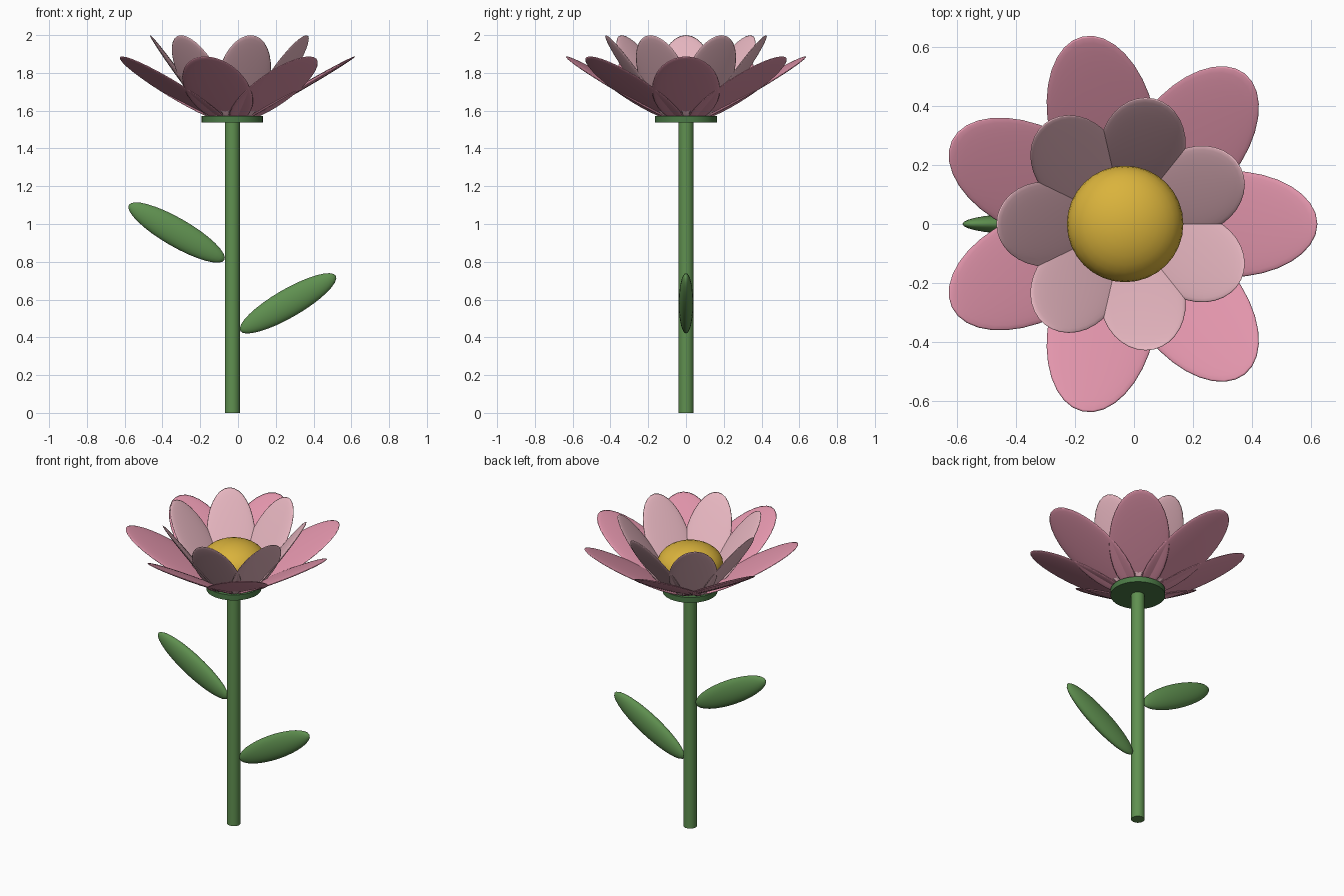
import bpy, math
from mathutils import Matrix, Vector

if "Cube" in bpy.data.objects:
    bpy.data.objects.remove(bpy.data.objects["Cube"])

CX = -0.03  # stem axis


def material(name, rgb):
    m = bpy.data.materials.new(name)
    m.diffuse_color = (*rgb, 1)
    m.use_nodes = True
    m.node_tree.nodes["Principled BSDF"].inputs["Base Color"].default_value = m.diffuse_color
    return m


GREEN = material("leaf_green", (0.115, 0.28, 0.08))
DARK_GREEN = material("dark_green", (0.07, 0.19, 0.06))
PINK = material("pink", (0.76, 0.30, 0.41))
PALE_PINK = material("pale_pink", (0.80, 0.47, 0.53))
YELLOW = material("yellow", (0.70, 0.45, 0.045))


def finish(name, mat):
    ob = bpy.context.object
    ob.name = name
    ob.data.materials.append(mat)
    bpy.ops.object.shade_smooth_by_angle(angle=math.radians(40))
    return ob


def cylinder(name, radius, z0, z1, mat):
    bpy.ops.mesh.primitive_cylinder_add(vertices=32, radius=radius, depth=z1 - z0,
                                        location=(CX, 0, (z0 + z1) / 2))
    return finish(name, mat)


def ellipsoid(name, size, reach, z, tilt, azimuth, mat):
    """Ellipsoid set 'reach' out from the stem axis, tilted up, turned by azimuth."""
    bpy.ops.mesh.primitive_uv_sphere_add(segments=32, ring_count=16, radius=1)
    ob = finish(name, mat)
    ob.data.transform(Matrix.Rotation(-math.radians(tilt), 4, 'Y')
                      @ Matrix.Diagonal(Vector((*size, 1))))
    ob.location = (CX + reach * math.cos(azimuth), reach * math.sin(azimuth), z)
    ob.rotation_euler.z = azimuth
    return ob


# Stem and the disc under the flower
cylinder("stem", 0.04, 0, 1.56, GREEN)
cylinder("flower_base", 0.163, 1.537, 1.572, DARK_GREEN)

# Leaves on both sides of the stem
ellipsoid("leaf_right", (0.292, 0.038, 0.075), 0.295, 0.58, 30, 0, GREEN)
ellipsoid("leaf_left", (0.292, 0.038, 0.075), 0.295, 0.955, 30, math.pi, GREEN)

# Two rings of seven petals
for i in range(7):
    a = math.tau * i / 7
    ellipsoid(f"outer_petal_{i + 1}", (0.347, 0.18, 0.014), 0.35, 1.714, 30, a, PINK)
    ellipsoid(f"inner_petal_{i + 1}", (0.285, 0.144, 0.014), 0.268, 1.769, 54,
              a + math.pi / 7, PALE_PINK)

# Domed flower centre
ellipsoid("flower_centre", (0.197, 0.197, 0.13), 0, 1.717, 0, 0, YELLOW)
